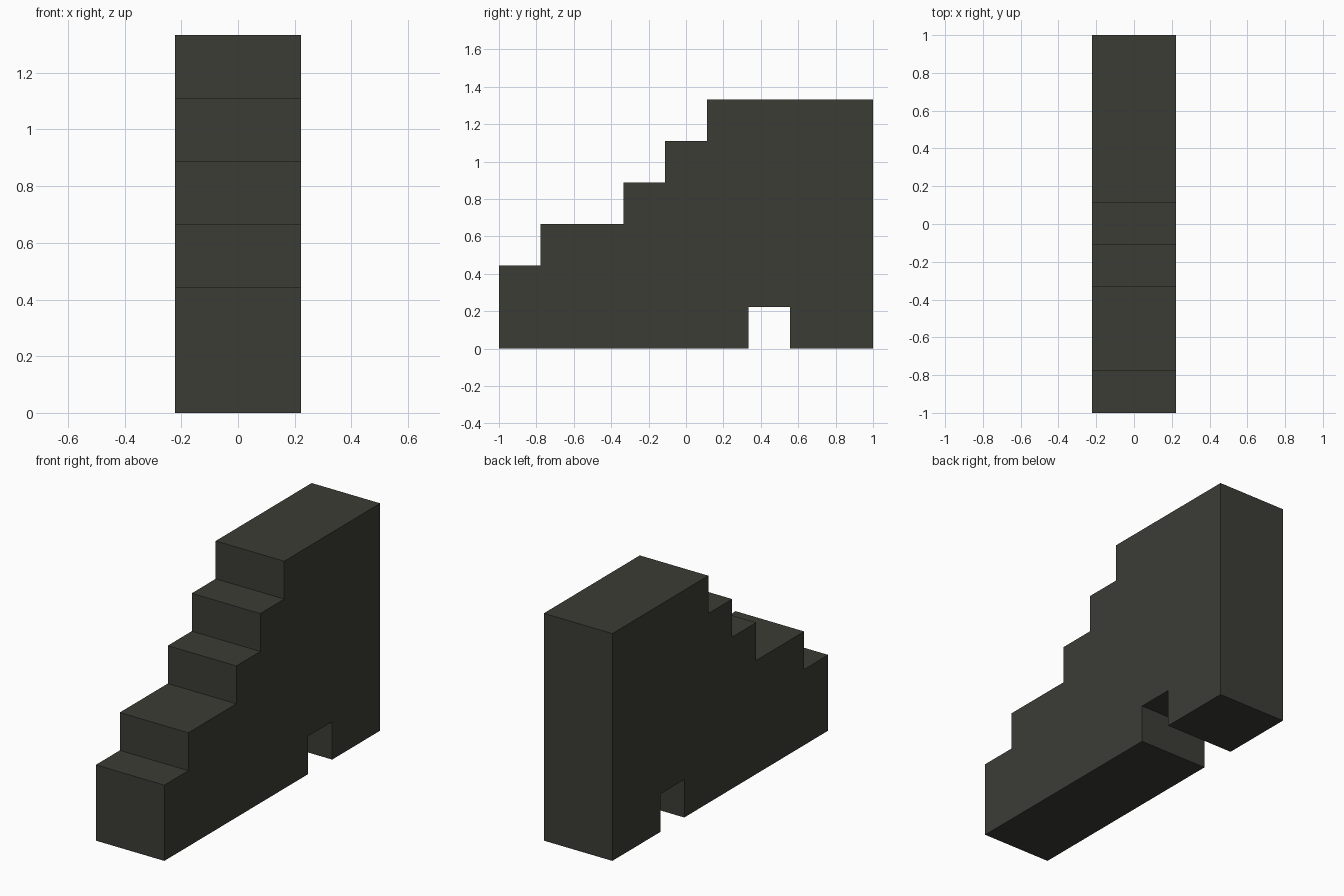
import bpy, bmesh

if "Cube" in bpy.data.objects:
    bpy.data.objects.remove(bpy.data.objects["Cube"])

U = 2 / 9            # grid unit: the block is 9 units long, 6 high, 2 wide
HALF_WIDTH = U

# Side profile (y, z) in grid units: stepped top, square notch underneath
profile = [(-4.5, 0), (1.5, 0), (1.5, 1), (2.5, 1), (2.5, 0), (4.5, 0), (4.5, 6)]
for y_front, y_back, height in [(0.5, None, 6), (-0.5, 0.5, 5), (-1.5, -0.5, 4),
                                (-3.5, -1.5, 3), (-4.5, -3.5, 2)]:
    if y_back is not None:
        profile.append((y_back, height))
    profile.append((y_front, height))

stone = bpy.data.materials.new("dark olive grey")
stone.diffuse_color = (0.045, 0.045, 0.037, 1)
stone.use_nodes = True
stone.node_tree.nodes["Principled BSDF"].inputs["Base Color"].default_value = stone.diffuse_color

# Extrude the profile across the width
bm = bmesh.new()
side = bm.faces.new([bm.verts.new((-HALF_WIDTH, y * U, z * U)) for y, z in profile])
extruded = bmesh.ops.extrude_face_region(bm, geom=[side])["geom"]
bmesh.ops.translate(bm, vec=(2 * HALF_WIDTH, 0, 0),
                    verts=[v for v in extruded if isinstance(v, bmesh.types.BMVert)])
bmesh.ops.recalc_face_normals(bm, faces=bm.faces)

mesh = bpy.data.meshes.new("stepped_block")
bm.to_mesh(mesh)
bm.free()
mesh.materials.append(stone)
block = bpy.data.objects.new("stepped_block", mesh)
bpy.context.collection.objects.link(block)
